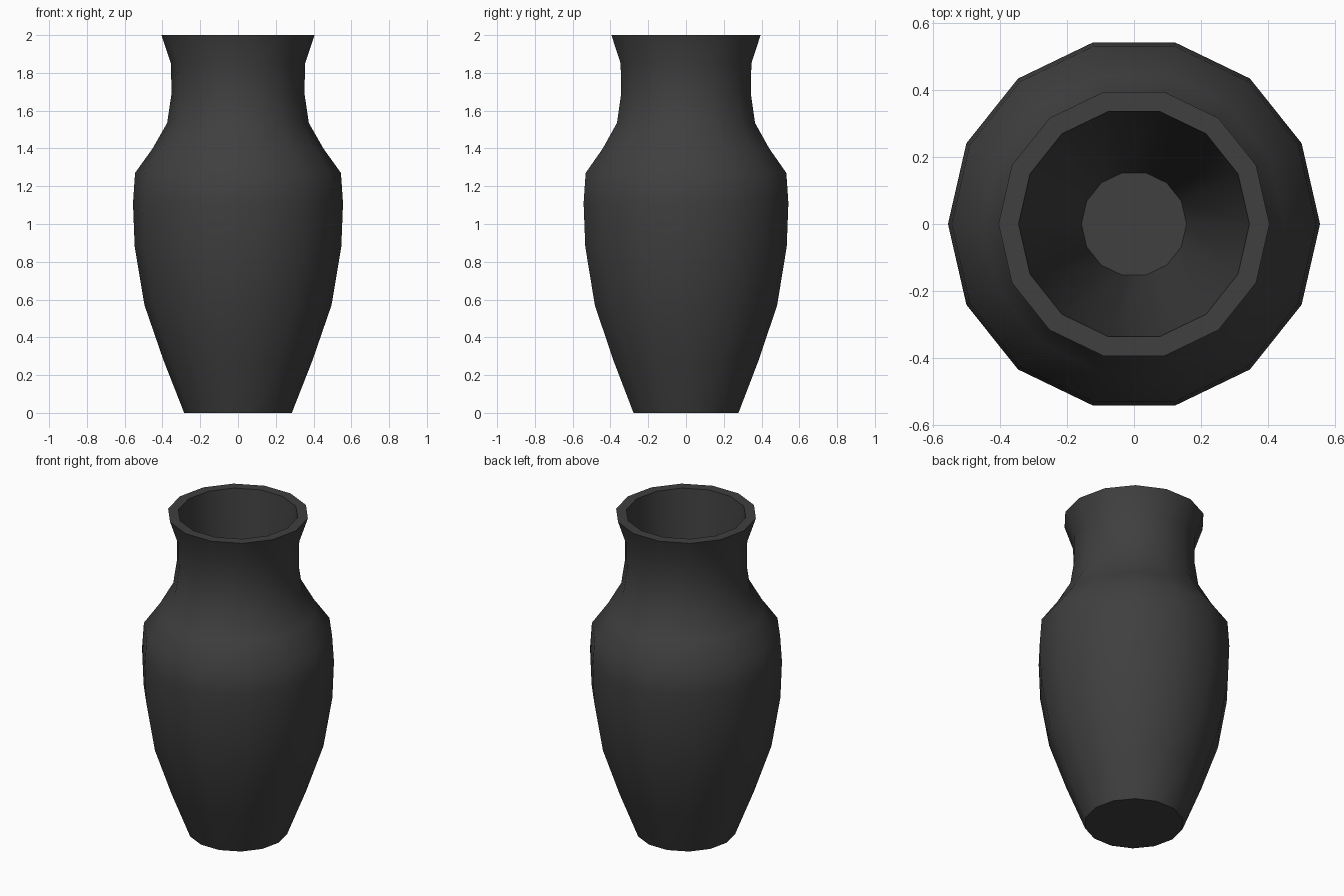
import bpy, bmesh, math
from mathutils import Matrix, Vector

cube = bpy.data.objects.get("Cube")
if cube:
    bpy.data.objects.remove(cube, do_unlink=True)

SIDES = 14

# Dark glaze
glaze = bpy.data.materials.new("charcoal glaze")
glaze.use_nodes = True
colour = (0.05, 0.05, 0.05, 1)
glaze.diffuse_color = colour
glaze.node_tree.nodes["Principled BSDF"].inputs["Base Color"].default_value = colour

# Half section (radius, height): foot, belly, shoulder, neck, lip, inner wall
section = [(0.285, 0), (0.395, 0.28), (0.495, 0.57), (0.547, 0.88),
           (0.556, 1.11), (0.545, 1.27), (0.452, 1.40), (0.375, 1.535),
           (0.352, 1.69), (0.355, 1.85), (0.405, 2), (0.345, 2), (0.157, 0.1)]


def lathe(name, points, sides, material):
    bm = bmesh.new()
    rings = []
    for r, z in points:
        rings.append([bm.verts.new(Matrix.Rotation(math.tau * i / sides, 3, 'Z') @ Vector((r, 0, z)))
                      for i in range(sides)])
    for low, high in zip(rings, rings[1:]):
        for i in range(sides):
            j = (i + 1) % sides
            bm.faces.new((low[i], low[j], high[j], high[i]))
    # Underside and inner floor
    bm.faces.new(reversed(rings[0]))
    bm.faces.new(rings[-1])
    mesh = bpy.data.meshes.new(name)
    bm.to_mesh(mesh)
    bm.free()
    mesh.materials.append(material)
    obj = bpy.data.objects.new(name, mesh)
    bpy.context.collection.objects.link(obj)
    return obj


vase = lathe("vase_body", section, SIDES, glaze)
bpy.ops.object.select_all(action='DESELECT')
vase.select_set(True)
bpy.context.view_layer.objects.active = vase
bpy.ops.object.shade_smooth_by_angle(angle=math.radians(40))
